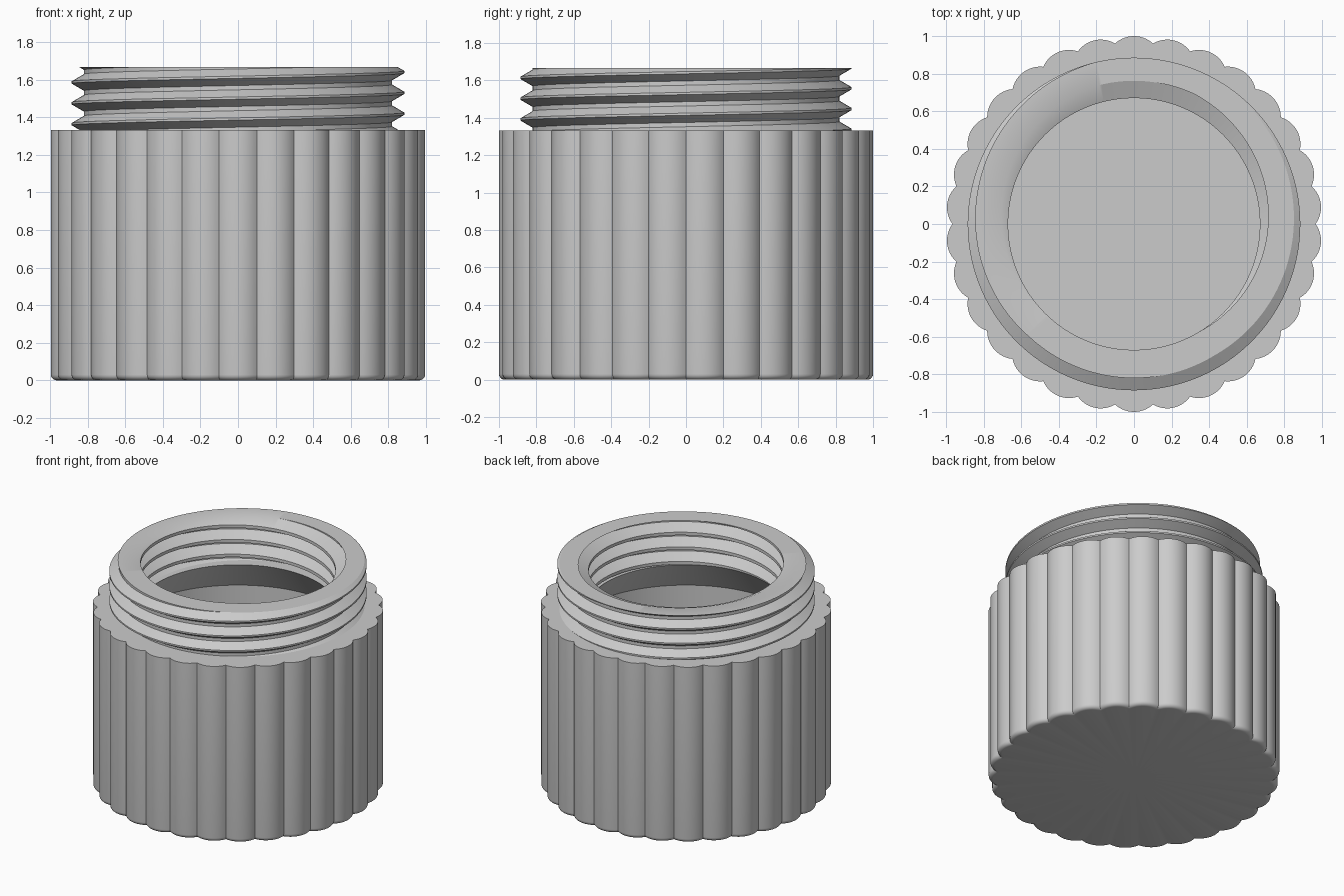
import bpy
import bmesh
import math

LOBES = 30
STEPS = 360
SHOULDER, RIM = 1.333, 1.667
PITCH = 0.111
CREST = 1.53        # height of a thread crest at angle zero
FLAT, FLANK = 0.006, 0.038

cube = bpy.data.objects.get("Cube")
if cube:
    bpy.data.objects.remove(cube, do_unlink=True)

grey = bpy.data.materials.new("grey_plastic")
grey.use_nodes = True
colour = (0.6, 0.6, 0.6, 1)
grey.diffuse_color = colour
grey.node_tree.nodes["Principled BSDF"].inputs["Base Color"].default_value = colour


def sweep(name, profile):
    """Join the (radius, height) profiles found at every angle into a skin."""
    bm = bmesh.new()
    columns = []
    for i in range(STEPS + 1):
        a = 2 * math.pi * i / STEPS
        columns.append([bm.verts.new((r * math.cos(a), r * math.sin(a), z))
                        for r, z in profile(a)])
    for left, right in zip(columns, columns[1:]):
        for j in range(len(left) - 1):
            bm.faces.new((left[j], right[j], right[j + 1], left[j + 1]))
    bmesh.ops.remove_doubles(bm, verts=bm.verts, dist=0.0002)
    bmesh.ops.recalc_face_normals(bm, faces=bm.faces)
    mesh = bpy.data.meshes.new(name)
    bm.to_mesh(mesh)
    bm.free()
    obj = bpy.data.objects.new(name, mesh)
    bpy.context.collection.objects.link(obj)
    mesh.materials.append(grey)
    bpy.ops.object.select_all(action='DESELECT')
    obj.select_set(True)
    bpy.context.view_layer.objects.active = obj
    bpy.ops.object.shade_smooth_by_angle(angle=math.radians(30))
    return obj


def scallop(a, inset=0.0):
    """Radius of the ribbed outline, made of overlapping round lobes."""
    sector = 2 * math.pi / LOBES
    phi = a % sector - sector / 2
    if min(a % sector, sector - a % sector) < 1e-6:
        phi = sector / 2
    centre, lobe = 0.85, 0.15 - inset
    return centre * math.cos(phi) + math.sqrt(lobe ** 2 - (centre * math.sin(phi)) ** 2)


def body_profile(a):
    points = [(0, 0)]
    fillet = 0.03
    for k in range(6):      # rounded bottom edge
        t = math.pi / 2 * k / 5
        points.append((scallop(a, fillet * (1 - math.sin(t))), fillet * (1 - math.cos(t))))
    # shoulder, sloping ceiling, inner wall and floor
    return points + [(scallop(a), SHOULDER), (0.67, SHOULDER),
                     (0.85, 1.095), (0.85, 0.1), (0, 0.1)]


def thread_radius(a, z, root, crest):
    """Radius of a helical ridge at one angle and height."""
    turn = (z - CREST) / PITCH - a / (2 * math.pi)
    away = abs(turn - round(turn)) * PITCH
    t = min(max((away - FLAT) / FLANK, 0), 1)
    return crest + (root - crest) * t


def neck_profile(a):
    heights = []
    for n in range(-4, 4):
        middle = CREST + PITCH * (n + a / (2 * math.pi))
        for offset in (-FLAT - FLANK, -FLAT, FLAT, FLAT + FLANK):
            heights.append(min(max(middle + offset, SHOULDER), RIM))
    outside = [(thread_radius(a, z, 0.82, 0.885), z) for z in heights]
    inside = [(thread_radius(a, z, 0.67, 0.762), z) for z in reversed(heights)]
    return outside + inside


sweep("ribbed_jar_body", body_profile)
sweep("threaded_neck", neck_profile)
